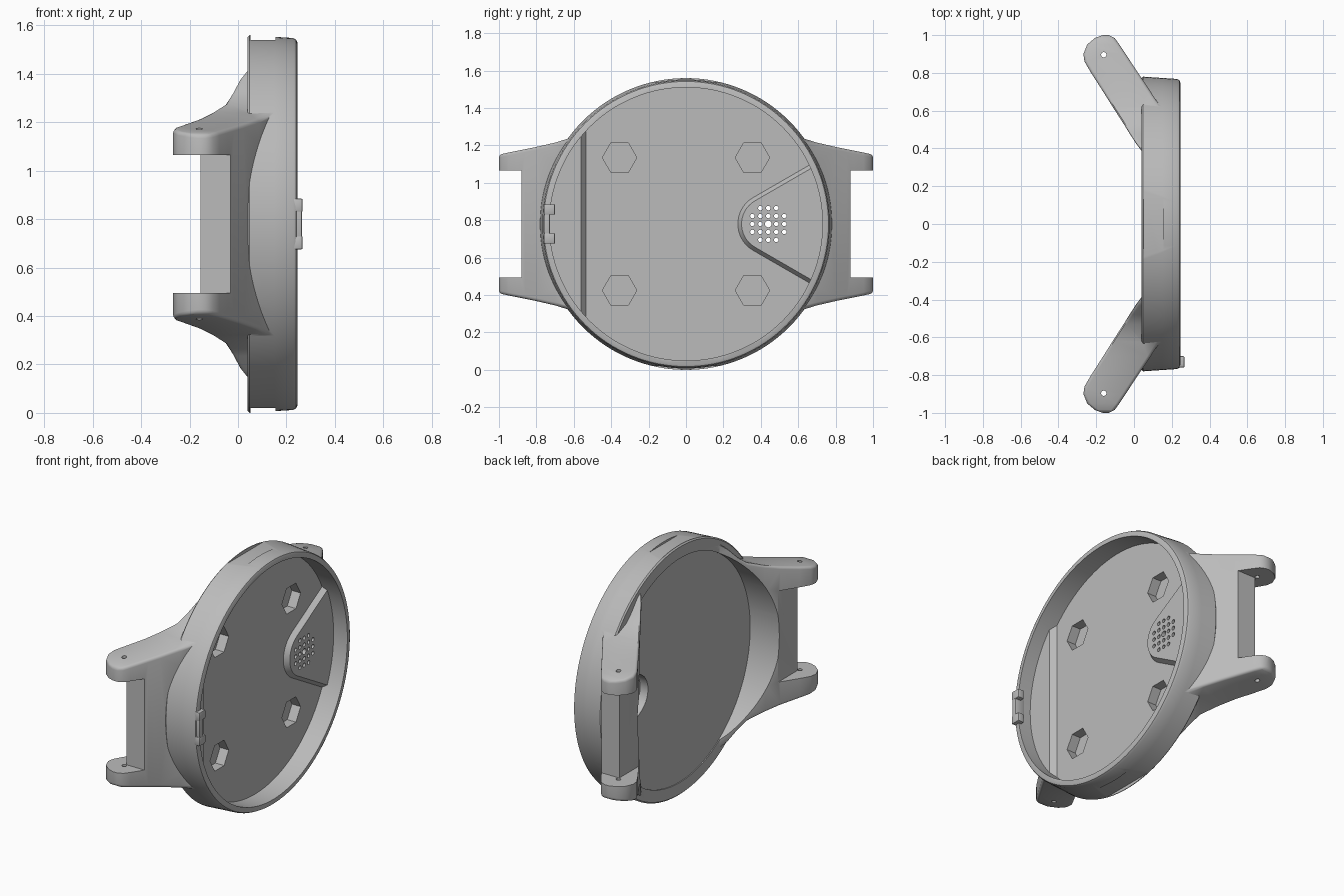
import bpy, bmesh, math
from mathutils import Vector, Matrix

old = bpy.data.objects.get("Cube")
if old:
    bpy.data.objects.remove(old)

CZ = 0.78      # height of the case axis
FLOOR = 0.12   # inner floor level along x

grey = bpy.data.materials.new("case grey")
grey.use_nodes = True
grey.diffuse_color = (0.5, 0.5, 0.5, 1)
grey.node_tree.nodes["Principled BSDF"].inputs["Base Color"].default_value = (0.5, 0.5, 0.5, 1)


def finish(name, bm):
    bmesh.ops.recalc_face_normals(bm, faces=bm.faces)
    me = bpy.data.meshes.new(name)
    bm.to_mesh(me)
    bm.free()
    me.materials.append(grey)
    ob = bpy.data.objects.new(name, me)
    bpy.context.collection.objects.link(ob)
    return ob


def loft(name, rings):
    """Closed solid through rings of equal point count."""
    bm = bmesh.new()
    loops = [[bm.verts.new(p) for p in ring] for ring in rings]
    n = len(loops[0])
    for a, b in zip(loops, loops[1:]):
        for i in range(n):
            j = (i + 1) % n
            bm.faces.new((a[i], a[j], b[j], b[i]))
    bm.faces.new(loops[0])
    bm.faces.new(loops[-1])
    return finish(name, bm)


def disc(name, profile, y=0, z=CZ, n=128, turn=0):
    """Solid turned around the x direction from (x, radius) pairs."""
    return loft(name, [[(x, y + r * math.cos(turn + math.tau * i / n),
                         z + r * math.sin(turn + math.tau * i / n))
                        for i in range(n)] for x, r in profile])


def box(name, x0, x1, y0, y1, z0, z1):
    return loft(name, [[(x, y0, z0), (x, y1, z0), (x, y1, z1), (x, y0, z1)] for x in (x0, x1)])


def bake(ob):
    me = bpy.data.meshes.new_from_object(ob.evaluated_get(bpy.context.evaluated_depsgraph_get()))
    ob.modifiers.clear()
    ob.data = me


def combine(ob, other, operation):
    mod = ob.modifiers.new("combine", "BOOLEAN")
    mod.operation = operation
    mod.solver = "EXACT"
    mod.object = other
    bpy.context.view_layer.update()
    bake(ob)
    bpy.data.objects.remove(other)


def bevel(ob, width, segments, angle):
    mod = ob.modifiers.new("bevel", "BEVEL")
    mod.width, mod.segments = width, segments
    mod.limit_method = "ANGLE"
    mod.angle_limit = math.radians(angle)
    bpy.context.view_layer.update()
    bake(ob)


def teardrop(r, end):
    """Rounded tip that opens at 30 degrees towards +y."""
    pts = [(0.44 + r * math.cos(math.radians(a)), r * math.sin(math.radians(a)))
           for a in range(120, 241, 8)]
    tip = r * math.sin(math.radians(120))
    spread = tip + (end - pts[0][0]) * math.tan(math.radians(30))
    return pts + [(end, -spread), (end, spread)]


# Round case body with slight draft and a rounded rim
case = disc("watch_case", [(0.04, 0.772), (0.048, 0.78), (0.15, 0.773), (0.228, 0.768),
                           (0.24, 0.762), (0.245, 0.75)])

# Strap arms: y, back x, outer x, half width
stations = [(0.36, 0.06, 0.2, 0.67), (0.43, 0.008, 0.2, 0.605), (0.48, -0.024, 0.2, 0.545),
            (0.53, -0.055, 0.19, 0.497), (0.62, -0.113, 0.14, 0.46), (0.7, -0.163, 0.088, 0.435),
            (0.8, -0.227, 0.022, 0.412), (0.86, -0.262, -0.018, 0.4), (0.9, -0.268, -0.044, 0.392),
            (0.95, -0.248, -0.077, 0.382), (0.985, -0.206, -0.103, 0.374), (1.0, -0.165, -0.135, 0.37)]
for s in (-1, 1):
    arm = loft("strap_arm", [[(a, s * y, CZ - h), (b, s * y, CZ - h), (b, s * y, CZ + h), (a, s * y, CZ + h)]
                             for y, a, b, h in stations])
    bevel(arm, 0.022, 3, 50)
    combine(case, arm, "UNION")

# Hollow interior and round recess behind
combine(case, disc("cavity", [(FLOOR, 0.73), (0.4, 0.73)]), "DIFFERENCE")
combine(case, disc("back_recess", [(-0.5, 0.7), (0.046, 0.7)]), "DIFFERENCE")

for s in (-1, 1):
    # Strap gap between the prongs, thinner bar, and pin holes
    y0, y1 = sorted((s * 0.88, s * 1.2))
    combine(case, box("gap", -0.5, 0.3, y0, y1, CZ - 0.285, CZ + 0.285), "DIFFERENCE")
    y0, y1 = sorted((s * 0.6, s * 1.2))
    combine(case, box("bar_cut", -0.5, -0.155, y0, y1, CZ - 0.285, CZ + 0.285), "DIFFERENCE")
    pin = loft("pin", [[(-0.16 + 0.014 * math.cos(math.tau * i / 16),
                         s * 0.896 + 0.014 * math.sin(math.tau * i / 16), z)
                        for i in range(16)] for z in (0.2, 1.4)])
    combine(case, pin, "DIFFERENCE")
    # Flat on the top and bottom of the case side
    z0, z1 = sorted((CZ + s * 0.76, CZ + s * 0.9))
    combine(case, box("side_flat", 0.052, 0.155, -0.25, 0.25, z0, z1), "DIFFERENCE")

# Hexagonal pockets in the floor
for y in (-0.355, 0.355):
    for z in (-0.355, 0.355):
        combine(case, disc("hex_pocket", [(0.06, 0.092), (0.2, 0.092)], y, CZ + z, 6), "DIFFERENCE")

# Raised floor step with a sloped edge
step = loft("floor_step", [[(0.1, -0.9, z), (0.1, -0.53, z), (FLOOR, -0.535, z), (0.155, -0.562, z), (0.155, -0.9, z)]
                           for z in (0, 1.6)])
combine(step, disc("limit", [(0, 0.735), (0.4, 0.735)]), "INTERSECT")
combine(case, step, "UNION")

# Raised speaker pad, hollow behind
pad = loft("speaker_pad", [[(x, y, CZ + z) for y, z in teardrop(r, 0.9)]
                           for x, r in ((0.1, 0.163), (FLOOR, 0.163), (0.15, 0.143))])
combine(pad, disc("limit", [(0, 0.735), (0.4, 0.735)]), "INTERSECT")
combine(case, pad, "UNION")
pocket = loft("speaker_pocket", [[(x, y, CZ + z) for y, z in teardrop(0.13, 0.62)] for x in (0.0, 0.1)])
combine(case, pocket, "DIFFERENCE")

# Speaker holes: five by five without corners
bm = bmesh.new()
for i in range(-2, 3):
    for j in range(-2, 3):
        if abs(i * j) < 4:
            r = 0.018 if i == j == 0 else 0.012
            place = Matrix.Translation((0.1, 0.44 + i * 0.0425, CZ + j * 0.0425)) @ Matrix.Rotation(math.pi / 2, 4, "Y")
            bmesh.ops.create_cone(bm, cap_ends=True, segments=16, radius1=r, radius2=r, depth=0.3, matrix=place)
combine(case, finish("speaker_holes", bm), "DIFFERENCE")

# Rim clip with two teeth
parts = [case, box("clip_plate", 0.2, 0.265, -0.757, -0.727, CZ - 0.105, CZ + 0.105)]
for s in (-1, 1):
    z0, z1 = sorted((CZ + s * 0.05, CZ + s * 0.105))
    parts.append(box("clip_tooth", 0.225, 0.267, -0.76, -0.70, z0, z1))
for ob in parts[1:]:
    bevel(ob, 0.006, 2, 40)

# Smooth shading with crisp edges
for ob in bpy.context.view_layer.objects:
    ob.select_set(ob in parts)
bpy.context.view_layer.objects.active = case
bpy.ops.object.shade_smooth_by_angle(angle=math.radians(35))
